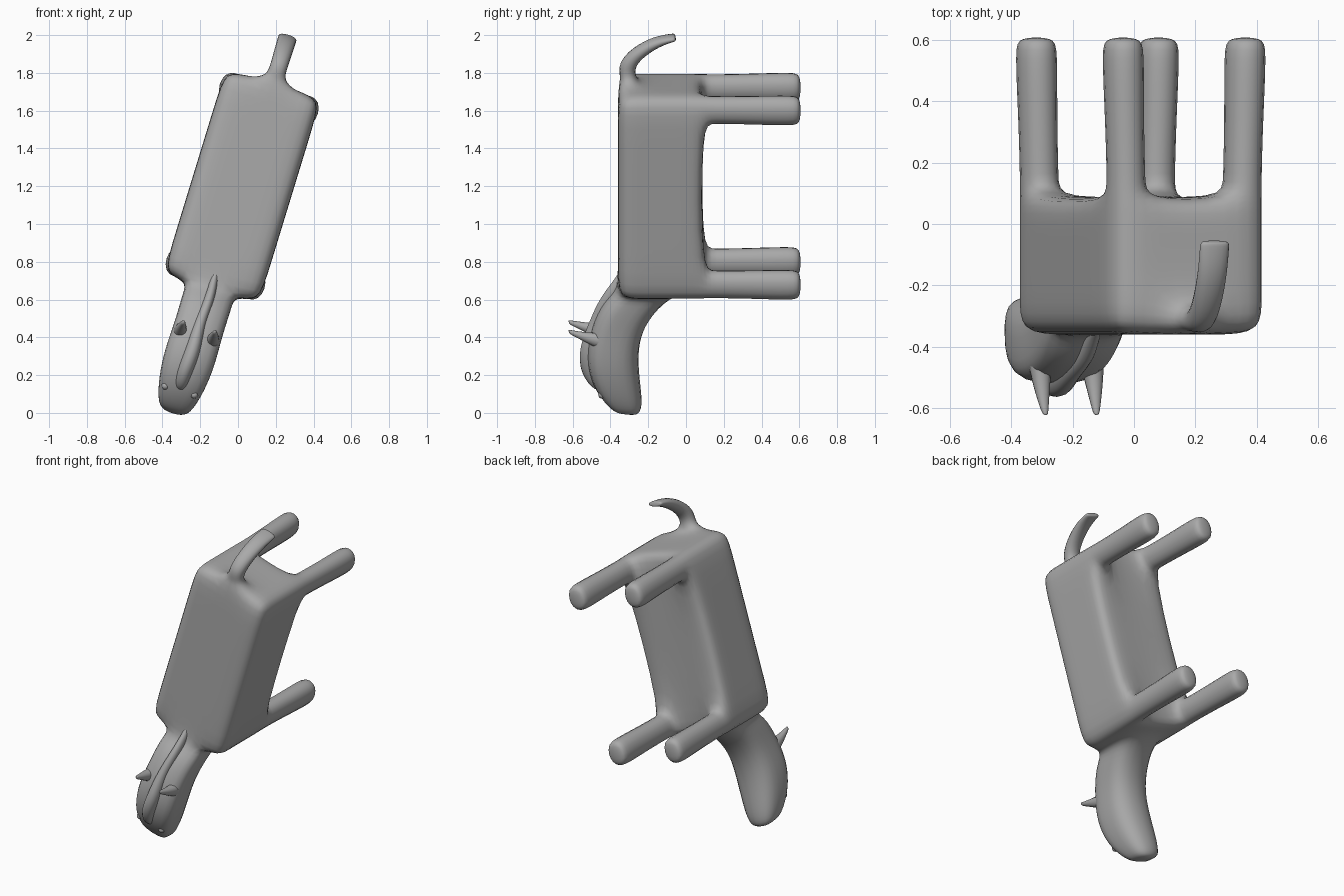
import bpy, bmesh, math
from mathutils import Vector, Matrix

cube = bpy.data.objects.get("Cube")
if cube:
    bpy.data.objects.remove(cube, do_unlink=True)

# One grey coat for every part
coat = bpy.data.materials.new("grey_coat")
coat.use_nodes = True
coat.diffuse_color = (0.4, 0.4, 0.4, 1)
coat.node_tree.nodes["Principled BSDF"].inputs["Base Color"].default_value = coat.diffuse_color

# Local frame: x across, y from back to belly, z along the spine towards the tail
POSE = Matrix.Translation((0.022, 0, 1.2)) @ Matrix.Rotation(math.radians(17), 4, 'Y')


def make(name, bm, levels=2):
    bmesh.ops.recalc_face_normals(bm, faces=bm.faces)
    mesh = bpy.data.meshes.new(name)
    bm.to_mesh(mesh)
    bm.free()
    mesh.materials.append(coat)
    obj = bpy.data.objects.new(name, mesh)
    bpy.context.collection.objects.link(obj)
    obj.matrix_world = POSE
    for poly in mesh.polygons:
        poly.use_smooth = True
    if levels:
        sub = obj.modifiers.new("smooth", 'SUBSURF')
        sub.levels = sub.render_levels = levels


def box(lo, hi, cuts=((), (), ())):
    """A box with extra edge loops at the given positions along each axis."""
    bm = bmesh.new()
    lo, hi = Vector(lo), Vector(hi)
    size = Matrix.Diagonal((*(hi - lo), 1))
    bmesh.ops.create_cube(bm, size=1, matrix=Matrix.Translation((lo + hi) / 2) @ size)
    for axis, places in enumerate(cuts):
        normal = Vector([float(i == axis) for i in range(3)])
        for p in places:
            geom = bm.verts[:] + bm.edges[:] + bm.faces[:]
            bmesh.ops.bisect_plane(bm, geom=geom, plane_co=normal * p, plane_no=normal)
    return bm


def section(y1, z1, y2, z2, half, x=0):
    """A cross-section: two edge centres and the half width across x."""
    return Vector((x, y1, z1)), Vector((x, y2, z2)), half


def grow(bm, pick, sections):
    """Extrude the picked faces from the first section through the others."""
    bmesh.ops.recalc_face_normals(bm, faces=bm.faces)
    faces = [f for f in bm.faces if pick(f.calc_center_median(), f.normal)]
    for (a, b, h), (c, d, k) in zip(sections, sections[1:]):
        geom = bmesh.ops.extrude_face_region(bm, geom=faces)["geom"]
        # Remove the covered faces so the skin stays one closed surface
        covered = [f for f in faces if f.is_valid]
        bmesh.ops.delete(bm, geom=covered, context='FACES')
        for v in [g for g in geom if isinstance(g, bmesh.types.BMVert)]:
            t = (v.co - a).dot(b - a) / (b - a).length_squared
            s = (v.co.x - a.x) / h
            spot = c.lerp(d, t)
            spot.x += s * k
            v.co = spot
        faces = [g for g in geom if isinstance(g, bmesh.types.BMFace)]


# Torso cage
HX, END, INX, INZ = 0.265, 0.565, 0.13, 0.4
BACK, SADDLE, CHEST, BELLY = -0.36, -0.23, -0.01, 0.085
bm = box((-HX, BACK, -END), (HX, BELLY, END),
         ((-INX, INX), (SADDLE, CHEST), (-INZ, INZ)))

# Four legs from the corners of the belly
for sx in (-1, 1):
    for sz in (-1, 1):
        x0, z0 = sx * (HX + INX) / 2, sz * (END + INZ) / 2

        def leg(y, hz, hx, x=x0, z=z0):
            return section(y, z - hz, y, z + hz, hx, x)
        grow(bm, lambda c, n: n.y > 0.9 and abs(c.x - x0) < 0.03 and abs(c.z - z0) < 0.03,
             [leg(BELLY, (END - INZ) / 2, (HX - INX) / 2), leg(0.14, 0.08, 0.066),
              leg(0.34, 0.082, 0.066, sx * 0.203), leg(0.57, 0.09, 0.073, sx * 0.208),
              leg(0.61, 0.075, 0.06, sx * 0.208)])

# Neck and head
grow(bm, lambda c, n: n.z < -0.9 and abs(c.x) < 0.05 and BACK < c.y < CHEST and c.z > -0.6,
     [section(BACK, -END, CHEST, -END, INX),
      section(-0.44, -0.62, -0.14, -0.66, 0.135),
      section(-0.51, -0.78, -0.23, -0.80, 0.13),
      section(-0.535, -0.95, -0.25, -0.95, 0.14),
      section(-0.50, -1.10, -0.235, -1.10, 0.125),
      section(-0.42, -1.21, -0.225, -1.22, 0.095),
      section(-0.36, -1.25, -0.25, -1.265, 0.06)])

# Tail
grow(bm, lambda c, n: n.z > 0.9 and abs(c.x) < 0.05 and c.y < SADDLE and c.z > 0.5,
     [section(BACK, END, SADDLE, END, INX),
      section(-0.35, 0.60, -0.26, 0.60, 0.05),
      section(-0.365, 0.68, -0.27, 0.65, 0.05),
      section(-0.29, 0.765, -0.23, 0.71, 0.052),
      section(-0.17, 0.83, -0.14, 0.775, 0.054),
      section(-0.07, 0.84, -0.06, 0.805, 0.054),
      section(-0.06, 0.84, -0.05, 0.81, 0.052)])
make("body", bm)

# Mane: a narrow crest running down the neck to the forehead
bm = box((-0.02, -0.36, -0.49), (0.02, -0.28, -0.46))
grow(bm, lambda c, n: n.z < -0.9,
     [section(-0.36, -0.49, -0.28, -0.49, 0.02),
      section(-0.46, -0.61, -0.36, -0.63, 0.03, 0.012),
      section(-0.515, -0.75, -0.42, -0.77, 0.032, -0.005),
      section(-0.575, -0.90, -0.45, -0.91, 0.045, 0.008),
      section(-0.565, -1.04, -0.43, -1.04, 0.045, -0.006),
      section(-0.485, -1.14, -0.40, -1.14, 0.03)])
make("mane", bm)

# Ears and nostrils in mirrored pairs
for side, sx in (("right", -1), ("left", 1)):
    bm = box((sx * 0.088 - 0.042, -0.43, -0.89), (sx * 0.088 + 0.042, -0.40, -0.78))
    grow(bm, lambda c, n: n.y < -0.9,
         [section(-0.43, -0.89, -0.43, -0.78, 0.042, sx * 0.088),
          section(-0.50, -0.855, -0.50, -0.785, 0.035, sx * 0.09),
          section(-0.60, -0.80, -0.61, -0.77, 0.014, sx * 0.088),
          section(-0.62, -0.79, -0.625, -0.765, 0.008, sx * 0.086)])
    make(side + "_ear", bm)
    bm = bmesh.new()
    bmesh.ops.create_uvsphere(bm, u_segments=12, v_segments=8, radius=0.02,
                              matrix=Matrix.Translation((sx * 0.08, -0.445, -1.13)))
    make(side + "_nostril", bm, 0)
